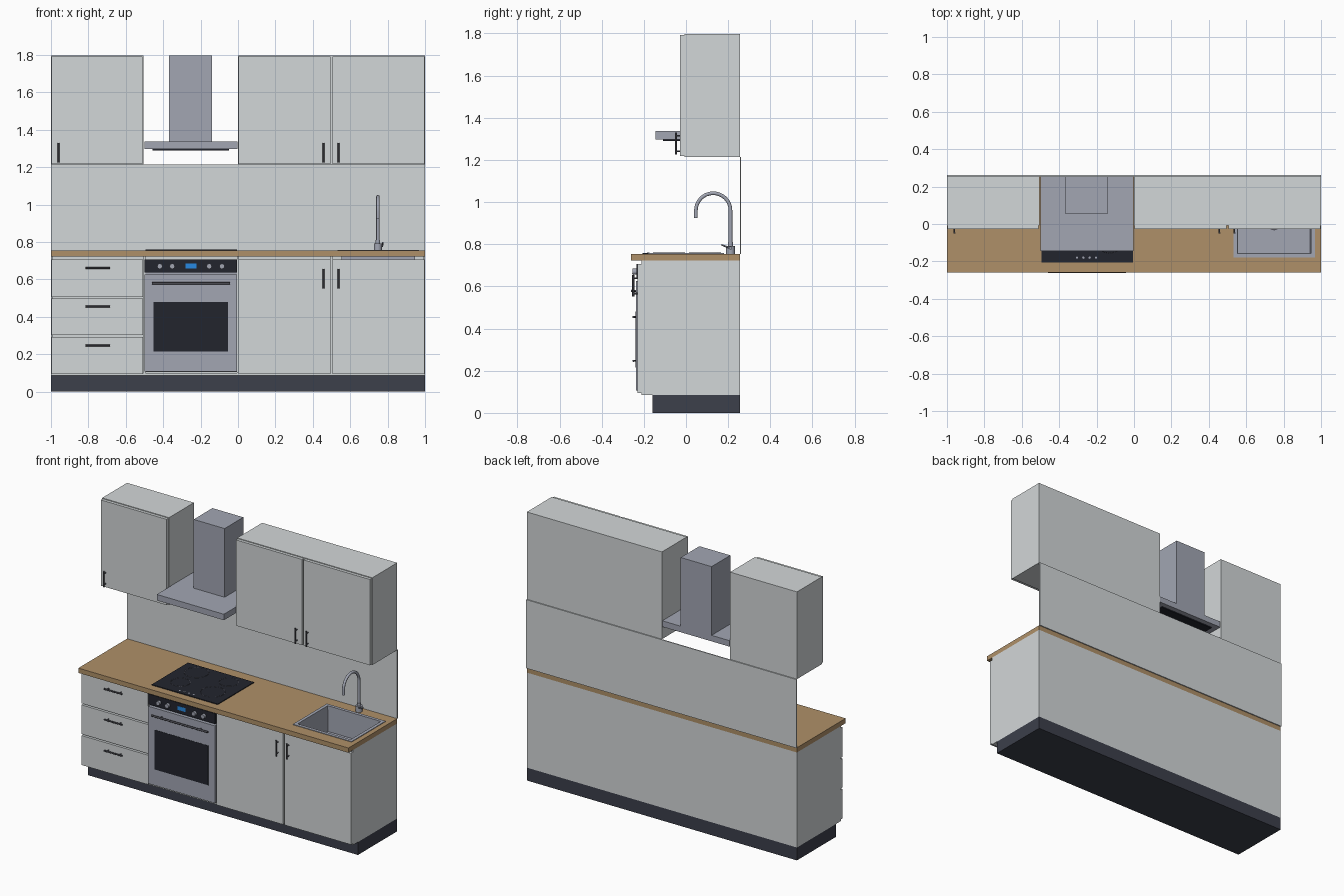
import bpy, bmesh, math
from mathutils import Vector

cube = bpy.data.objects.get("Cube")
if cube:
    bpy.data.objects.remove(cube, do_unlink=True)


def material(name, color):
    m = bpy.data.materials.new(name)
    m.use_nodes = True
    m.diffuse_color = (*color, 1)
    bsdf = next(n for n in m.node_tree.nodes if n.type == 'BSDF_PRINCIPLED')
    bsdf.inputs["Base Color"].default_value = (*color, 1)
    return m


WHITE = material("cabinet_white", (0.65, 0.68, 0.69))
STEEL = material("steel", (0.36, 0.38, 0.45))
WOOD = material("worktop_wood", (0.43, 0.28, 0.14))
SLATE = material("plinth_slate", (0.045, 0.05, 0.07))
BLACK = material("black_glass", (0.016, 0.018, 0.027))
DARK = material("handle_dark", (0.09, 0.09, 0.11))
BLUE = material("display_blue", (0.02, 0.25, 0.75))


def add_mesh(name, bm, mat):
    mesh = bpy.data.meshes.new(name)
    bm.to_mesh(mesh)
    bm.free()
    mesh.materials.append(mat)
    obj = bpy.data.objects.new(name, mesh)
    bpy.context.collection.objects.link(obj)
    return obj


def box(name, x, y, z, mat):
    """Box from (min, max) pairs."""
    bm = bmesh.new()
    bmesh.ops.create_cube(bm, size=1)
    for v in bm.verts:
        v.co = [lo + (c + 0.5) * (hi - lo) for c, (lo, hi) in zip(v.co, (x, y, z))]
    return add_mesh(name, bm, mat)


def smooth(obj):
    bpy.ops.object.select_all(action='DESELECT')
    obj.select_set(True)
    bpy.context.view_layer.objects.active = obj
    bpy.ops.object.shade_smooth_by_angle()


def rod(name, a, b, r, mat, sides=16):
    """Cylinder between two points."""
    a, b = Vector(a), Vector(b)
    bm = bmesh.new()
    bmesh.ops.create_cone(bm, cap_ends=True, segments=sides, radius1=r, radius2=r,
                          depth=(b - a).length)
    obj = add_mesh(name, bm, mat)
    obj.rotation_euler = (b - a).to_track_quat('Z', 'Y').to_euler()
    obj.location = (a + b) / 2
    smooth(obj)
    return obj


def handle(name, center, half, axis, reach, mat, r=0.005):
    """Bar along axis with two posts reaching back to the panel."""
    c, d = Vector(center), Vector(axis)
    rod(name + "_bar", c - d * half, c + d * half, r, mat, 12)
    for s in (-1, 1):
        p = c + d * half * 0.7 * s
        rod(name + "_post", p, p + Vector((0, reach, 0)), r * 0.8, mat, 12)


X, Z = (1, 0, 0), (0, 0, 1)
BACK = 0.255

# Base cabinet carcass, open towards the fronts
box("plinth", (-1, 1), (-0.16, BACK), (0, 0.086), SLATE)
box("base_bottom", (-1, 1), (-0.21, BACK), (0.086, 0.1), WHITE)
box("base_back", (-1, 1), (0.243, BACK), (0.1, 0.722), WHITE)
for x0 in (-1, -0.506, -0.006, 0.494, 0.988):
    box("base_side", (x0, x0 + 0.012), (-0.21, 0.243), (0.1, 0.722), WHITE)

# Drawers
for z0, z1, hz in ((0.095, 0.292, 0.247), (0.302, 0.497, 0.455), (0.507, 0.706, 0.66)):
    box("drawer_front", (-0.998, -0.507), (-0.23, -0.21), (z0, z1), WHITE)
    handle("drawer_handle", (-0.75, -0.25, hz), 0.066, X, 0.022, DARK)

# Base doors
for x0, x1, hx in ((0.003, 0.495, 0.457), (0.505, 0.998, 0.537)):
    box("base_door", (x0, x1), (-0.23, -0.21), (0.095, 0.706), WHITE)
    handle("base_handle", (hx, -0.25, 0.603), 0.052, Z, 0.022, DARK)

# Wall cabinets
for x0, x1 in ((-1, -0.505), (0, 1)):
    box("wall_cabinet", (x0, x1), (-0.008, BACK), (1.213, 1.797), WHITE)
for x0, x1, hx in ((-0.996, -0.51, -0.96), (0.004, 0.495, 0.457), (0.505, 0.996, 0.537)):
    box("wall_door", (x0, x1), (-0.028, -0.008), (1.218, 1.792), WHITE)
    handle("wall_handle", (hx, -0.047, 1.278), 0.052, Z, 0.022, DARK)

# Splashback
box("splashback", (-1, 1), (BACK, 0.262), (0.754, 1.213), WHITE)

# Worktop with sink cut-out
top = box("worktop", (-1, 1), (-0.26, BACK), (0.722, 0.754), WOOD)
cutter = box("sink_cutter", (0.55, 0.95), (-0.16, 0.16), (0.6, 0.9), WOOD)
cutter.hide_render = True
cutter.hide_set(True)
cut = top.modifiers.new("sink_hole", 'BOOLEAN')
cut.object = cutter
cut.solver = 'EXACT'

# Sink: sheet with rim and sunken bowl
bm = bmesh.new()
corners = ((0.532, -0.18), (0.967, -0.18), (0.967, 0.18), (0.532, 0.18))
face = bm.faces.new([bm.verts.new((x, y, 0.758)) for x, y in corners])
bm.normal_update()
bmesh.ops.inset_individual(bm, faces=[face], thickness=0.03)
bmesh.ops.inset_individual(bm, faces=[face], thickness=0.005)
for v in face.verts:
    v.co.z -= 0.17
sink = add_mesh("sink", bm, STEEL)
sheet = sink.modifiers.new("sheet", 'SOLIDIFY')
sheet.thickness = 0.004
sheet.offset = -1
rod("sink_drain", (0.749, 0, 0.588), (0.749, 0, 0.591), 0.034, DARK, 24)

# Tap
TX, TY = 0.748, 0.211
rod("tap_base", (TX, TY, 0.754), (TX, TY, 0.792), 0.021, STEEL, 24)
rod("tap_collar", (TX, TY, 0.792), (TX, TY, 0.81), 0.012, STEEL, 24)
R = 0.082
path = [(TX, TY, 0.79)]
for i in range(17):
    a = math.pi * i / 16
    path.append((TX, TY - R + R * math.cos(a), 0.96 + R * math.sin(a)))
path.append((TX, TY - 2 * R, 0.925))
curve = bpy.data.curves.new("tap_spout", 'CURVE')
curve.dimensions = '3D'
curve.bevel_depth = 0.009
curve.bevel_resolution = 3
curve.use_fill_caps = True
spline = curve.splines.new('POLY')
spline.points.add(len(path) - 1)
for p, co in zip(spline.points, path):
    p.co = (*co, 1)
spline.use_smooth = True
curve.materials.append(STEEL)
bpy.context.collection.objects.link(bpy.data.objects.new("tap_spout", curve))
rod("tap_lever_hub", (TX, TY, 0.782), (TX + 0.028, TY, 0.782), 0.008, STEEL)
rod("tap_lever", (TX + 0.025, TY, 0.782), (TX + 0.025, TY - 0.043, 0.797), 0.004, STEEL)

# Oven
box("oven_body", (-0.494, -0.006), (-0.21, 0.24), (0.105, 0.706), STEEL)
box("oven_door", (-0.499, -0.005), (-0.238, -0.21), (0.107, 0.625), STEEL)
box("oven_window", (-0.451, -0.053), (-0.2395, -0.237), (0.215, 0.48), BLACK)
box("oven_panel", (-0.499, -0.005), (-0.235, -0.21), (0.636, 0.706), BLACK)
box("oven_display", (-0.281, -0.223), (-0.2365, -0.234), (0.658, 0.684), BLUE)
handle("oven_handle", (-0.252, -0.256, 0.579), 0.208, X, 0.02, DARK, 0.006)
for x in (-0.418, -0.352, -0.154, -0.086):
    rod("oven_knob", (x, -0.234, 0.67), (x, -0.253, 0.67), 0.014, STEEL, 20)

# Hob with cooking zones and touch controls
box("hob", (-0.495, -0.006), (-0.206, 0.178), (0.754, 0.759), BLACK)
for x, y, r in ((-0.37, -0.08, 0.06), (-0.37, 0.09, 0.075),
                (-0.13, -0.08, 0.075), (-0.13, 0.09, 0.06)):
    bpy.ops.mesh.primitive_torus_add(location=(x, y, 0.759), major_radius=r,
                                     minor_radius=0.001, major_segments=40, minor_segments=6)
    ring = bpy.context.object
    ring.name = "cooking_zone"
    ring.data.materials.append(DARK)
for i in range(4):
    x = -0.305 + i * 0.034
    rod("hob_control", (x, -0.18, 0.758), (x, -0.18, 0.76), 0.006, STEEL, 12)

# Extractor hood
box("hood_canopy", (-0.5, -0.003), (-0.145, BACK), (1.297, 1.337), STEEL)
box("hood_filter", (-0.457, -0.047), (-0.11, 0.22), (1.29, 1.299), BLACK)
box("hood_chimney", (-0.368, -0.139), (0.057, BACK), (1.337, 1.797), STEEL)
